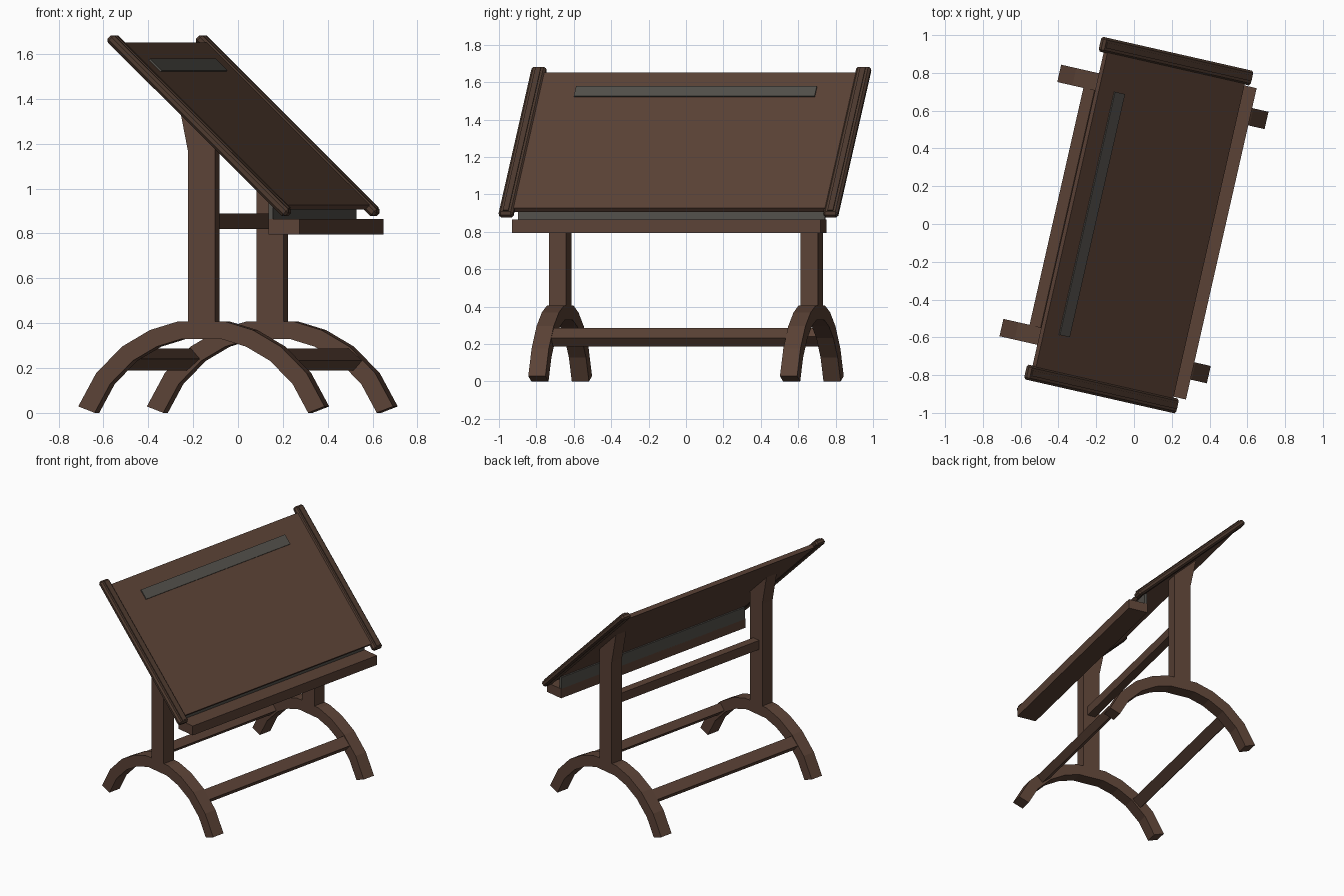
import bpy, bmesh
from math import radians, sin, cos
from mathutils import Matrix, Vector

if "Cube" in bpy.data.objects:
    bpy.data.objects.remove(bpy.data.objects["Cube"])

TURN = Matrix.Rotation(radians(-12.8), 4, 'Z')   # whole table is turned on the floor
TILT = radians(44.2)
BOARD = Matrix.Translation((0.025, 0, 1.279)) @ Matrix.Rotation(TILT, 4, 'Y')


def material(name, rgb):
    m = bpy.data.materials.new(name)
    m.diffuse_color = (*rgb, 1)
    m.use_nodes = True
    m.node_tree.nodes["Principled BSDF"].inputs["Base Color"].default_value = m.diffuse_color
    return m


wood = material("dark_wood", (0.105, 0.055, 0.037))
dark = material("edge_wood", (0.075, 0.042, 0.028))
grey = material("grey_metal", (0.085, 0.08, 0.07))


def finish(bm, name, mat):
    bmesh.ops.recalc_face_normals(bm, faces=bm.faces)
    bm.transform(TURN)
    me = bpy.data.meshes.new(name)
    bm.to_mesh(me)
    bm.free()
    me.materials.append(mat)
    ob = bpy.data.objects.new(name, me)
    bpy.context.collection.objects.link(ob)
    return ob


def box(name, lo, hi, mat, frame=Matrix(), bevel=0):
    lo, hi = Vector(lo), Vector(hi)
    bm = bmesh.new()
    bmesh.ops.create_cube(bm, size=1)
    for v in bm.verts:
        v.co = (lo + hi) / 2 + v.co * (hi - lo)
    if bevel:
        bmesh.ops.bevel(bm, geom=bm.edges[:], offset=bevel, segments=1, affect='EDGES')
    bm.transform(frame)
    return finish(bm, name, mat)


def slab(name, profile, y0, y1, mat):
    """Extrude an (x, z) outline from y0 to y1."""
    bm = bmesh.new()
    face = bm.faces.new([bm.verts.new((x, y0, z)) for x, z in profile])
    out = bmesh.ops.extrude_face_region(bm, geom=[face])
    bmesh.ops.translate(bm, vec=(0, y1 - y0, 0),
                        verts=[g for g in out["geom"] if isinstance(g, bmesh.types.BMVert)])
    return finish(bm, name, mat)


# arched feet and posts, one pair at each end
half = [20.8, 37, 53, 67, 79.5]
angles = [radians(a) for a in half + [180 - a for a in reversed(half)]]
arc = lambda r: [(r * cos(a), r * sin(a) - 0.185) for a in angles]
arch = arc(0.602) + arc(0.522)[::-1]
post = [(-0.062, 0.39), (0.062, 0.39), (0.062, 1.225), (-0.105, 1.388), (-0.062, 1.17)]
for side, y0, y1 in (("front", -0.737, -0.643), ("back", 0.643, 0.737)):
    slab(side + "_arched_foot", arch, y0, y1, wood)
    slab(side + "_post", post, y0, y1, wood)

# stretchers: one between the posts, two set square to the arches
box("upper_stretcher", (-0.03, -0.65, 0.82), (0.03, 0.65, 0.888), wood)
for side, s in (("left", -1), ("right", 1)):
    frame = Matrix.Translation((s * 0.371, 0, 0.237)) @ Matrix.Rotation(s * radians(41.3), 4, 'Y')
    box(side + "_lower_stretcher", (-0.04, -0.66, -0.03), (0.04, 0.66, 0.03), wood, frame)

# tilted drawing board with end bars and a ruler strip
box("drawing_board", (-0.52, -0.87, -0.014), (0.52, 0.87, 0.014), wood, BOARD)
for side, y0, y1 in (("front", -0.93, -0.85), ("back", 0.85, 0.93)):
    box(side + "_end_bar", (-0.567, y0, -0.02), (0.567, y1, 0.022), dark, BOARD, 0.012)
    box(side + "_end_bar_ridge", (-0.55, y0 + 0.025, 0.01), (0.55, y1 - 0.025, 0.028), dark, BOARD)
box("ruler_strip", (-0.408, -0.66, 0.01), (-0.333, 0.66, 0.022), grey, BOARD)

# tool ledge and the panel that hangs it under the board
box("tool_ledge", (0.331, -0.845, 0.795), (0.474, 0.845, 0.865), wood)
box("ledge_panel", (0.331, -0.841, 0.86), (0.35, 0.841, 0.95), grey)
